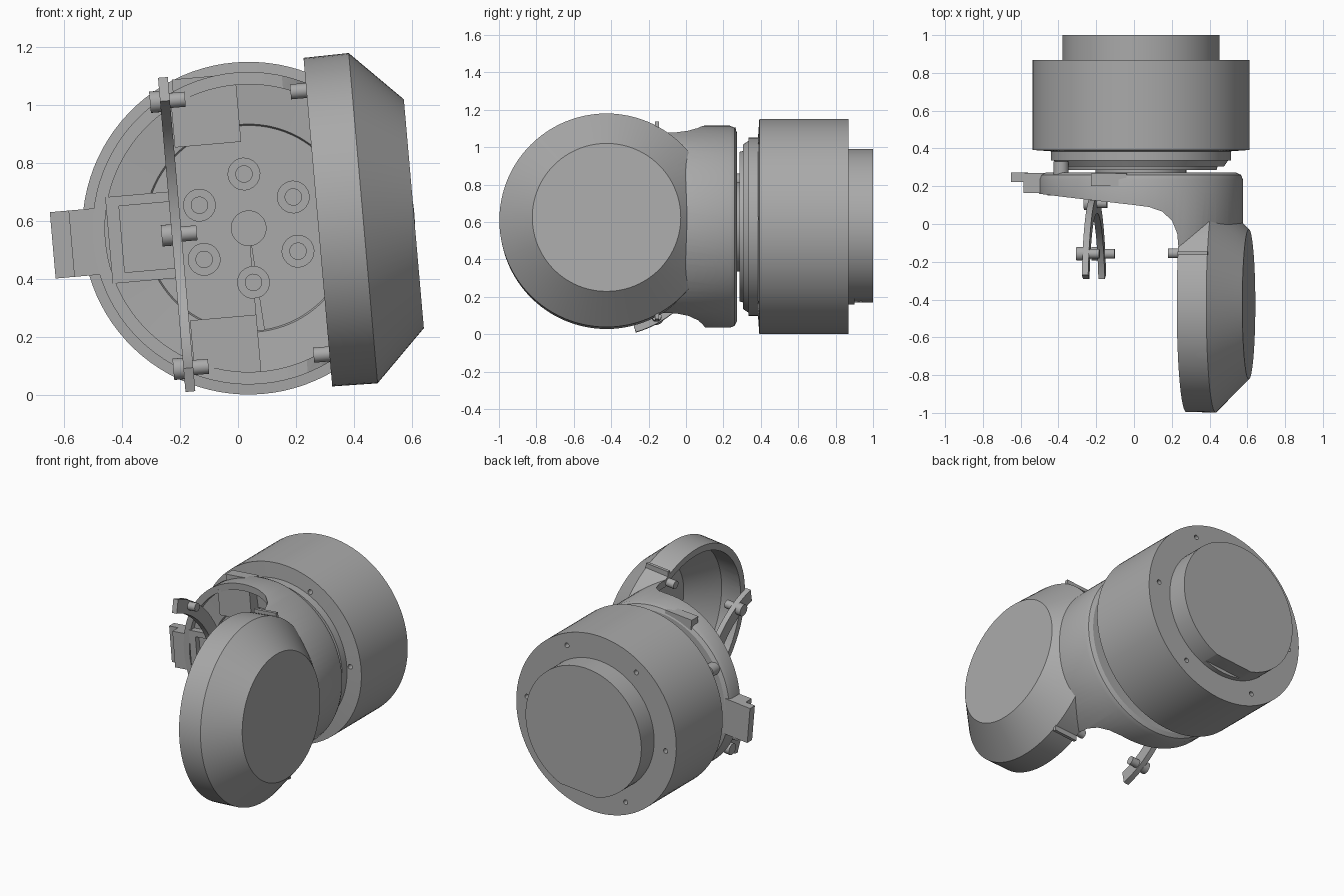
import bpy, bmesh
from math import sin, cos, pi, radians
from mathutils import Matrix, Vector

old = bpy.data.objects.get("Cube")
if old:
    bpy.data.objects.remove(old, do_unlink=True)

grey = bpy.data.materials.new("plain_grey")
grey.use_nodes = True
colour = (0.4, 0.4, 0.4, 1)
grey.diffuse_color = colour
grey.node_tree.nodes["Principled BSDF"].inputs["Base Color"].default_value = colour

# Everything is built around the drum axis, then tilted as one assembly
PLACE = Matrix.Translation((0.037, 0, 0.575)) @ Matrix.Rotation(radians(-5), 4, 'Y')
ARM_Y = -0.425
SEG = 96


def make(name, bm):
    bmesh.ops.remove_doubles(bm, verts=bm.verts, dist=1e-5)
    bmesh.ops.recalc_face_normals(bm, faces=bm.faces)
    mesh = bpy.data.meshes.new(name)
    bm.to_mesh(mesh)
    bm.free()
    mesh.materials.append(grey)
    ob = bpy.data.objects.new(name, mesh)
    bpy.context.collection.objects.link(ob)
    return ob


def lathe(name, profile, axis='Y', centre=(0, 0, 0), seg=SEG):
    """Closed turned solid from (along, radius) points."""
    bm = bmesh.new()
    rings = []
    pts = [(profile[0][0], 0)] + list(profile) + [(profile[-1][0], 0)]
    for along, r in pts:
        ring = []
        for i in range(seg):
            a = 2 * pi * i / seg
            p = (r * cos(a), along, r * sin(a)) if axis == 'Y' else (along, r * cos(a), r * sin(a))
            ring.append(bm.verts.new(Vector(p) + Vector(centre)))
        rings.append(ring)
    for a, b in zip(rings, rings[1:]):
        for i in range(seg):
            j = (i + 1) % seg
            bm.faces.new((a[i], a[j], b[j], b[i]))
    return make(name, bm)


def rod(name, start, length, r, axis='Y', seg=24):
    k = 'XYZ'.index(axis)
    centre = list(start)
    centre[k] = 0
    return lathe(name, [(start[k], r), (start[k] + length, r)], axis, centre, seg)


def prism(name, pts, direction):
    bm = bmesh.new()
    face = bm.faces.new([bm.verts.new(p) for p in pts])
    top = bmesh.ops.extrude_face_region(bm, geom=[face])["geom"]
    moved = [v for v in top if isinstance(v, bmesh.types.BMVert)]
    bmesh.ops.translate(bm, verts=moved, vec=direction)
    return make(name, bm)


def box(name, x, y, z):
    pts = [(x[0], y[0], z[0]), (x[1], y[0], z[0]), (x[1], y[1], z[0]), (x[0], y[1], z[0])]
    return prism(name, pts, (0, 0, z[1] - z[0]))


def combine(ob, other, operation):
    mod = ob.modifiers.new("combine", 'BOOLEAN')
    mod.operation = operation
    mod.solver = 'EXACT'
    mod.object = other
    dg = bpy.context.evaluated_depsgraph_get()
    mesh = bpy.data.meshes.new_from_object(ob.evaluated_get(dg))
    ob.modifiers.clear()
    ob.data = mesh
    bpy.data.objects.remove(other, do_unlink=True)
    return ob


# Drum with stepped front collar, screw holes round the rim
drum = lathe("drum", [(0.262, 0.24), (0.285, 0.24), (0.285, 0.4), (0.305, 0.405), (0.305, 0.44),
                      (0.335, 0.46), (0.335, 0.477), (0.385, 0.477), (0.392, 0.575),
                      (0.868, 0.575)])
for k in range(6):
    a = k * pi / 3
    for y in (0.36, 0.82):
        combine(drum, rod("hole", (0.5 * cos(a), y, 0.5 * sin(a)), 0.09, 0.015, seg=16), 'DIFFERENCE')

# Rear cap with a flat on its underside
cap = lathe("rear_cap", [(0.85, 0.416), (1.0, 0.416)])
combine(cap, box("flat", (-0.5, 0.5), (0.9, 1.1), (-0.6, -0.395)), 'DIFFERENCE')

# Housing: bracket disc and neck sharing a round outline, joined to the arm dish
side = [(-0.6, 0.3), (0.6, 0.3), (0.6, -0.4), (0.243, -0.4), (0.243, -0.14), (0.235, -0.05),
        (0.21, 0.015), (0.16, 0.065), (0.09, 0.09), (0, 0.102), (-0.6, 0.168)]
housing = prism("housing", [(x, y, -0.7) for x, y in side], (0, 0, 1.4))
outline = lathe("outline", [(-0.5, 0.54), (0.235, 0.54), (0.26, 0.53), (0.272, 0.505)])
combine(housing, outline, 'INTERSECT')
dish = lathe("dish", [(0.24, 0.57), (0.397, 0.573), (0.573, 0.397)], 'X', (0, ARM_Y, 0))
combine(housing, dish, 'UNION')

# Hollow out the disc, neck and arm
hollow = lathe("hollow", [(-0.38, 0.497), (0.19, 0.497), (0.2, 0.36), (0.21, 0.355)])
combine(housing, hollow, 'DIFFERENCE')
hollow = lathe("hollow", [(0.19, 0.527), (0.375, 0.523), (0.535, 0.363)], 'X', (0, ARM_Y, 0))
combine(housing, hollow, 'DIFFERENCE')

# Centre bore and ring of counterbored screw holes in the disc floor
combine(housing, rod("bore", (0, 0.1, 0), 0.15, 0.06, seg=32), 'DIFFERENCE')
for k in range(6):
    a = k * pi / 3 + pi / 2
    x, z = 0.188 * cos(a), 0.188 * sin(a)
    combine(housing, rod("bore", (x, 0.1, z), 0.135, 0.055), 'DIFFERENCE')
    rod("disc_screw", (x, 0.225, z), 0.015, 0.03)

# Pads at the top and bottom of the disc, and pegs on the arm
for s, tag in ((1, "upper"), (-1, "lower")):
    corners = [(-0.23, 0.3), (0, 0.3), (0, 0.515), (-0.12, 0.5), (-0.23, 0.46)]
    prism(tag + "_pad", [(x, 0.125, s * z) for x, z in corners], (0, 0.085, 0))
    rod(tag + "_peg", (0.185, -0.155, s * 0.457), 0.12, 0.026, 'X')
    box(tag + "_peg_web", (0.24, 0.4), (-0.165, -0.145), sorted((s * 0.45, s * 0.53)))
box("rim_block", (-0.22, -0.03), (0.2, 0.268), (0.47, 0.535))
rod("locating_pin", (-0.4, 0.26, 0.28), 0.07, 0.04)

# Latch pocket frame and side tab
frame = box("latch_frame", (-0.485, -0.25), (0.15, 0.205), (-0.15, 0.15))
combine(frame, box("pocket", (-0.44, -0.2), (0.1, 0.185), (-0.115, 0.115)), 'DIFFERENCE')
box("side_tab", (-0.615, -0.5), (0.163, 0.27), (-0.115, 0.115))
box("tab_lip", (-0.68, -0.61), (0.222, 0.272), (-0.115, 0.115))

# Curved strap, concentric with the arm, with three screws
arc = [radians(-74 + 148 * i / 40) for i in range(41)]
edge = [(0.567, a) for a in arc] + [(0.482, a) for a in reversed(arc)]
prism("strap", [(-0.267, ARM_Y + r * cos(a), r * sin(a)) for r, a in edge], (0.034, 0, 0))
for tag, a in (("upper", 60), ("middle", 0), ("lower", -60)):
    y, z = ARM_Y + 0.535 * cos(radians(a)), 0.535 * sin(radians(a))
    rod(tag + "_strap_screw_head", (-0.302, y, z), 0.04, 0.037, 'X')
    rod(tag + "_strap_screw", (-0.27, y, z), 0.09, 0.026, 'X')

# Tilt the assembly and shade it
for ob in list(bpy.context.scene.objects):
    if ob.type == 'MESH' and grey.name in ob.data.materials:
        ob.data.transform(PLACE)
        bpy.ops.object.select_all(action='DESELECT')
        ob.select_set(True)
        bpy.context.view_layer.objects.active = ob
        bpy.ops.object.shade_smooth_by_angle(angle=radians(25))
